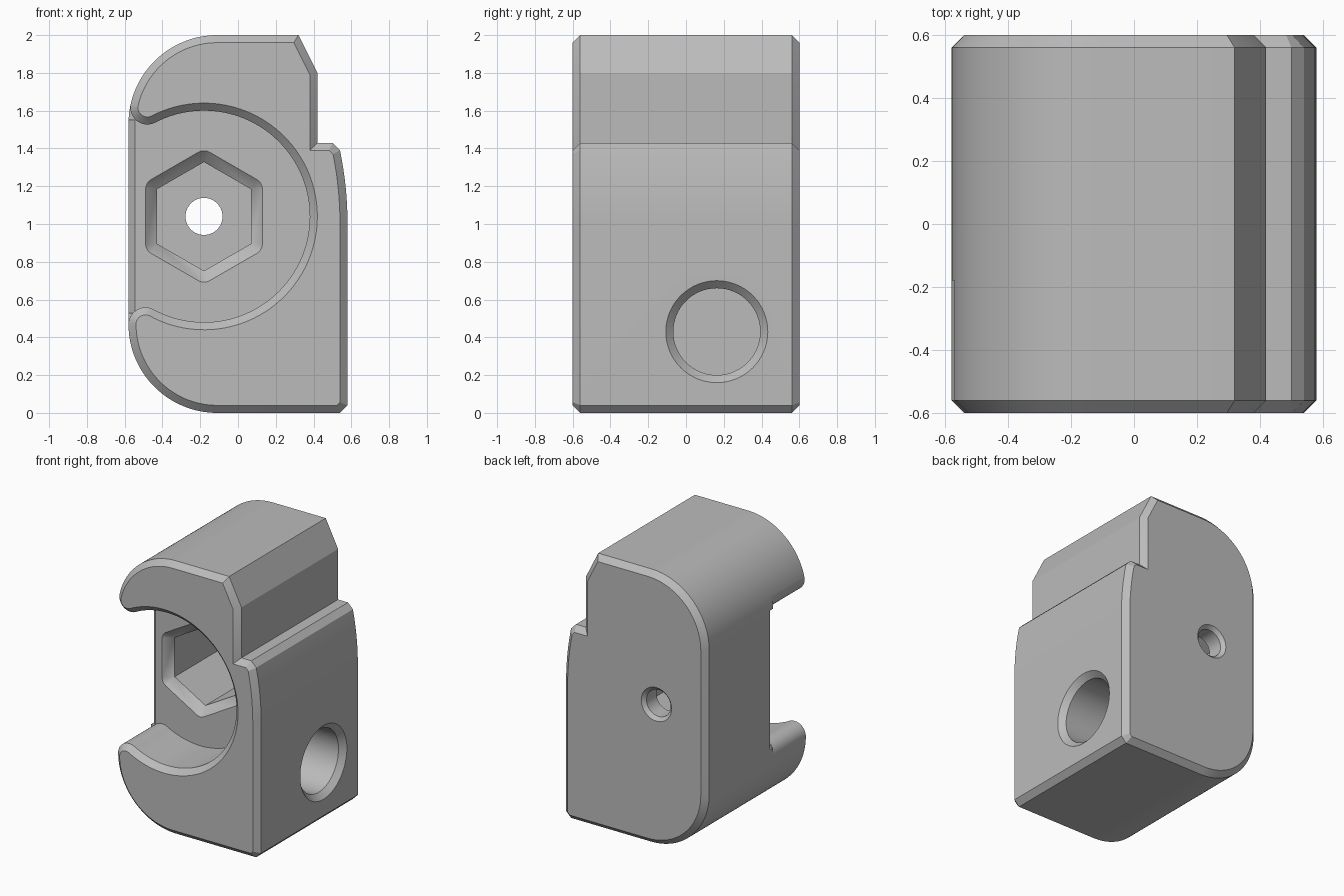
import bpy, bmesh, math
from mathutils import Vector

if "Cube" in bpy.data.objects:
    bpy.data.objects.remove(bpy.data.objects["Cube"])

CHAMFER = 0.04
FLOOR = -0.18                      # depth of the round pocket
POCKET = Vector((-0.18, 1.04))     # shared centre of pocket, hex and bolt hole
POCKET_R = 0.56
CORNER_R, TIP_R = 0.47, 0.09
TOP_C, LOW_C = Vector((-0.11, 1.53)), Vector((-0.11, 0.47))


def arc(c, r, a0, a1, n):
    return [Vector((c[0] + r * math.cos(a0 + (a1 - a0) * i / n),
                    c[1] + r * math.sin(a0 + (a1 - a0) * i / n))) for i in range(n + 1)]


def inset(poly, d):
    """Mitred inset of a counter-clockwise polygon."""
    out = []
    for i, p in enumerate(poly):
        a = (p - poly[i - 1]).normalized()
        b = (poly[(i + 1) % len(poly)] - p).normalized()
        na, nb = Vector((-a.y, a.x)), Vector((-b.y, b.x))
        out.append(p + (na + nb) * (d / (1 + na.dot(nb))))
    return out


def loft(name, rings, axis):
    """Solid through (position, polygon) rings stacked along an axis."""
    place = {"x": lambda p, t: (t, p.x, p.y),
             "y": lambda p, t: (p.x, t, p.y),
             "z": lambda p, t: (p.x, p.y, t)}[axis]
    bm = bmesh.new()
    loops = [[bm.verts.new(place(p, t)) for p in poly] for t, poly in rings]
    n = len(loops[0])
    for lo, hi in zip(loops, loops[1:]):
        for i in range(n):
            j = (i + 1) % n
            bm.faces.new((lo[i], lo[j], hi[j], hi[i]))
    bm.faces.new(loops[0])
    bm.faces.new(loops[-1])
    bmesh.ops.remove_doubles(bm, verts=bm.verts, dist=1e-5)
    bmesh.ops.recalc_face_normals(bm, faces=bm.faces)
    mesh = bpy.data.meshes.new(name)
    bm.to_mesh(mesh)
    bm.free()
    ob = bpy.data.objects.new(name, mesh)
    bpy.context.collection.objects.link(ob)
    return ob


def pocket_outline(d):
    """Round pocket open to the side, with rounded hook tips, grown by d."""
    halves = []
    for corner, s in ((TOP_C, 1), (LOW_C, -1)):
        # tip centre touches both the pocket circle and the outer corner arc
        r1, r2 = POCKET_R + TIP_R, CORNER_R - TIP_R
        v = corner - POCKET
        k = (r1 * r1 - r2 * r2 + v.length_squared) / (2 * v.length)
        h = math.sqrt(r1 * r1 - k * k)
        u = v.normalized()
        c = POCKET + u * k + Vector((-u.y, u.x)) * h * s
        out = (c - corner).normalized()
        to_pocket = POCKET - c
        a0 = math.atan2(out.y, out.x)
        a1 = math.atan2(to_pocket.y, to_pocket.x)
        sweep = (s * (a1 - a0)) % (2 * math.pi)
        tip = arc(c, TIP_R - d, a0, a0 + s * sweep, 20)
        halves.append(([c + out * 0.6] + tip, math.atan2(-to_pocket.y, -to_pocket.x)))
    (upper, a_up), (lower, a_low) = halves
    bowl = arc(POCKET, POCKET_R + d, a_up, a_low, 96)[1:-1]
    return upper + bowl + lower[::-1]


def hexagon(r, rounding):
    pts = []
    for i in range(6):
        a = math.radians(90 + 60 * i)
        c = POCKET + Vector((math.cos(a), math.sin(a))) * r
        pts += arc(c, rounding, a - math.pi / 6, a + math.pi / 6, 5)
    return pts


def circle(c, r):
    return arc(c, r, 0, 2 * math.pi, 64)[:-1]


# Main block with chamfered front and back rims
outline = [Vector(p) for p in ((0.54, 0), (0.58, 0.04))]
outline += arc((-1.34, 1.0), 1.92, 0, 0.2045, 8)
outline += [Vector(p) for p in ((0.50, 1.43), (0.42, 1.43), (0.42, 1.8), (0.32, 2.0))]
outline += arc(TOP_C, CORNER_R, math.pi / 2, math.pi, 32)
outline += arc(LOW_C, CORNER_R, math.pi, 1.5 * math.pi, 32)
rim = inset(outline, CHAMFER)
body = loft("clamp_body", [(-0.6, rim), (-0.6 + CHAMFER, outline),
                           (0.6 - CHAMFER, outline), (0.6, rim)], "y")

# Cutters: pocket, softened floor edge, hex recess, bolt hole, side bore
side = Vector((0.163, 0.43))
wedge = [Vector(p) for p in ((-0.62, -0.105), (-0.62, -0.2), (-0.525, -0.2))]
cutters = [
    loft("pocket_cutter", [(-0.62, pocket_outline(0.06)), (-0.56, pocket_outline(0)),
                           (FLOOR, pocket_outline(0))], "y"),
    loft("edge_cutter", [(0.53, wedge), (1.55, wedge)], "z"),
    loft("hex_cutter", [(FLOOR - 0.02, hexagon(0.288, 0.08)), (FLOOR + 0.06, hexagon(0.288, 0)),
                        (0.46, hexagon(0.288, 0))], "y"),
    loft("bolt_cutter", [(0.4, circle(POCKET, 0.098)), (0.575, circle(POCKET, 0.098)),
                         (0.62, circle(POCKET, 0.143))], "y"),
    loft("bore_cutter", [(-0.3, circle(side, 0.23)), (0.54, circle(side, 0.23)),
                         (0.6, circle(side, 0.29))], "x"),
]

bpy.ops.object.select_all(action="DESELECT")
bpy.context.view_layer.objects.active = body
body.select_set(True)
for cutter in cutters:
    cutter.hide_render = True
    mod = body.modifiers.new(cutter.name, "BOOLEAN")
    mod.operation, mod.solver, mod.object = "DIFFERENCE", "EXACT", cutter
    bpy.ops.object.modifier_apply(modifier=mod.name)
for cutter in cutters:
    bpy.data.objects.remove(cutter)

# Plain grey finish
grey = bpy.data.materials.new("plain_grey")
grey.use_nodes = True
colour = (0.5, 0.5, 0.5, 1)
grey.diffuse_color = colour
grey.node_tree.nodes["Principled BSDF"].inputs["Base Color"].default_value = colour
body.data.materials.clear()
body.data.materials.append(grey)
bpy.ops.object.shade_smooth_by_angle(angle=math.radians(20))
